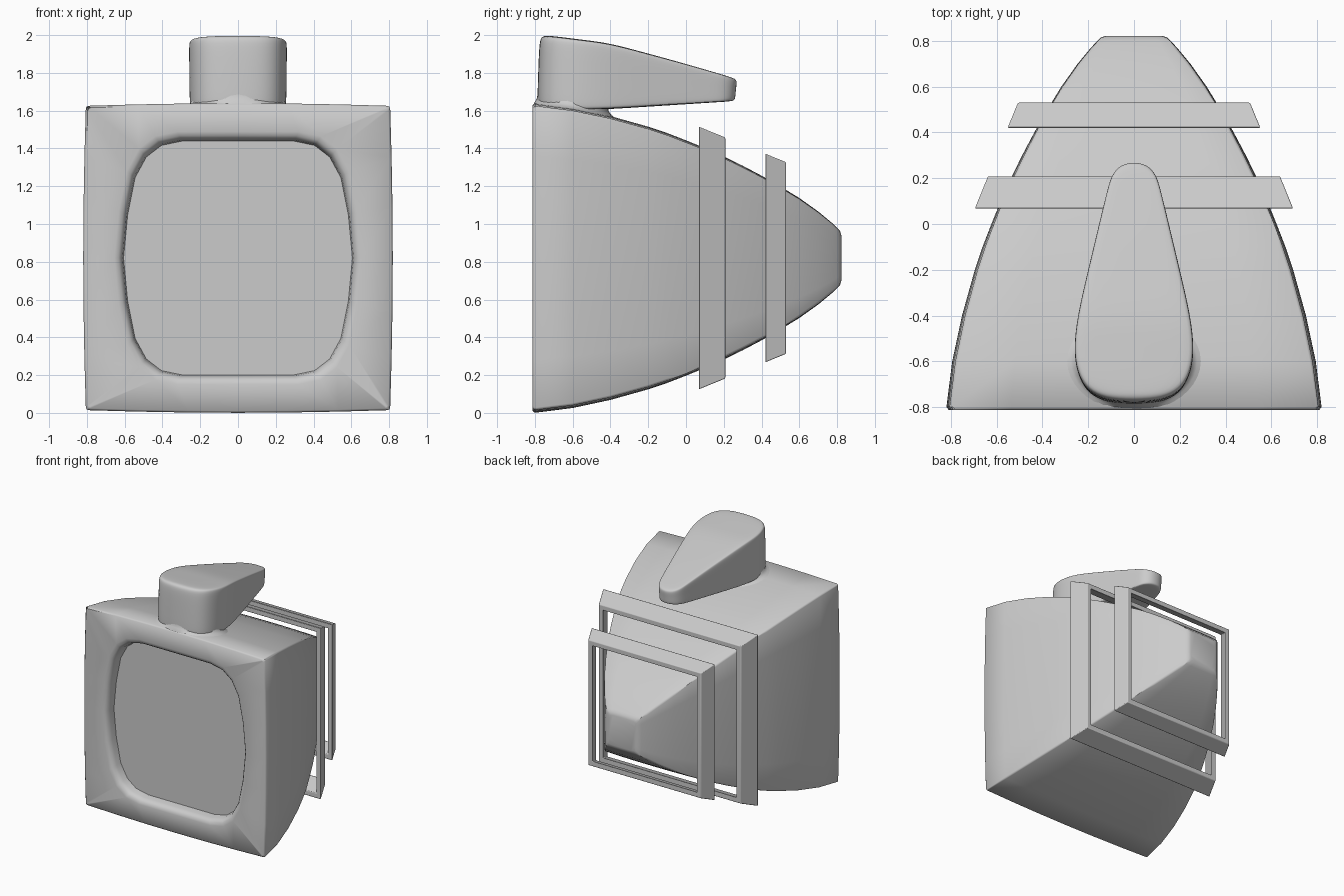
import bpy, bmesh, math

if "Cube" in bpy.data.objects:
    bpy.data.objects.remove(bpy.data.objects["Cube"])

CZ = 0.82  # height of the body axis


def interp(table, v):
    for (a, fa), (b, fb) in zip(table, table[1:]):
        if v <= b:
            return fa + (fb - fa) * (v - a) / (b - a)
    return table[-1][1]


def add_loop(bm, pts):
    return [bm.verts.new(p) for p in pts]


def bridge(bm, a, b):
    n = len(a)
    return [bm.faces.new((a[i], a[(i + 1) % n], b[(i + 1) % n], b[i])) for i in range(n)]


def finish(bm, name, angle=35, subsurf=0):
    bmesh.ops.recalc_face_normals(bm, faces=bm.faces)
    me = bpy.data.meshes.new(name)
    bm.to_mesh(me)
    bm.free()
    ob = bpy.data.objects.new(name, me)
    bpy.context.collection.objects.link(ob)
    bpy.context.view_layer.objects.active = ob
    ob.select_set(True)
    if subsurf:
        mod = ob.modifiers.new("smooth", "SUBSURF")
        mod.levels = mod.render_levels = subsurf
    bpy.ops.object.shade_smooth_by_angle(angle=math.radians(angle))
    ob.select_set(False)
    return ob


# Body: slightly bulged square sections tapering to the back
PROFILE = [(-.812, .795), (-.80, .805), (-.6, .780), (-.4, .738), (-.2, .683), (-.1, .65),
           (0, .612), (.1, .572), (.2, .528), (.3, .48), (.4, .428), (.5, .372), (.6, .312),
           (.7, .242), (.77, .185), (.80, .157), (.815, .142), (.822, .12)]
STEPS = [-1, -.667, -.333, 0, .333, .667]  # points along one side


def section(y, h):
    side = [(h * t, h * (1 + .018 * (1 - t * t))) for t in STEPS]
    pts = []
    for _ in range(4):
        pts += side
        side = [(b, -a) for a, b in side]
    return [(a, y, CZ + b) for a, b in pts]


# Screen opening: one quadrant mirrored into a closed outline, starting top left
quad = [(0, .625), (.3, .625), (.41, .602), (.49, .54), (.55, .43), (.59, .23), (.612, 0)]
right = quad + [(x, -z) for x, z in quad[-2::-1]]
outline = right + [(-x, z) for x, z in right[-2:0:-1]]
outline = outline[-3:] + outline[:-3]

bm = bmesh.new()
rings = [add_loop(bm, section(y, h)) for y, h in PROFILE]
for a, b in zip(rings, rings[1:]):
    bridge(bm, a, b)
bm.faces.new(rings[-1])
prev = rings[0]
for y, s in [(-.812, 1.07), (-.806, 1.035), (-.79, 1.012), (-.77, 1.0), (-.725, .99)]:
    cur = add_loop(bm, [(x * s, y, CZ + z * s) for x, z in outline])
    bridge(bm, prev, cur)
    prev = cur
bm.faces.new(prev)
corner_edges = [bm.edges.get((a[i], b[i])) for a, b in zip(rings, rings[1:]) for i in (0, 6, 12, 18)]
bmesh.ops.bevel(bm, geom=corner_edges, offset=.012, segments=2, profile=.5, affect='EDGES')
finish(bm, "body", 50)

# Teardrop handle on top
half = [(.08, -.795), (.17, -.77), (.225, -.72), (.255, -.64), (.263, -.55), (.25, -.42),
        (.21, -.24), (.158, -.02), (.115, .16), (.095, .225), (.045, .272)]
tear = half + [(-x, y) for x, y in reversed(half)]
TOP = [(-.80, 2.0), (-.7, 1.995), (-.4, 1.957), (0, 1.848), (.28, 1.765)]
BOTTOM = [(-.80, 1.60), (-.45, 1.605), (.28, 1.652)]


def shrink(s, d=0):
    return [(x * s, -.35 + (y + .35) * s + d * max(0, min(1, -y - .1))) for x, y in tear]


def cap(bm, loop):
    n = len(loop)
    for i in range(n // 2 - 1):
        bm.faces.new((loop[i], loop[i + 1], loop[n - 2 - i], loop[n - 1 - i]))


bm = bmesh.new()
loops = []
for s, f, d in [(.92, 0, 0), (.975, .02, 0), (.985, .12, 0), (.99, .5, .01),
                (1.0, .9, .025), (.985, .98, .03), (.93, 1, .03)]:
    pts = []
    for x, y in shrink(s, d):
        lo, hi = interp(BOTTOM, y), interp(TOP, y)
        pts.append((x, y, lo + (hi - lo) * f))
    loops.append(add_loop(bm, pts))
for a, b in zip(loops, loops[1:]):
    bridge(bm, a, b)
cap(bm, loops[0])
cap(bm, loops[-1])
finish(bm, "handle", 60, 2)

# Neck blending the handle into the body
bm = bmesh.new()
loops = []
for s, lift in [(.93, .09), (.95, .05), (.98, .022), (1.06, .006), (1.2, -.008)]:
    pts = []
    for i in range(40):
        a = 2 * math.pi * i / 40
        x, y = .26 * s * math.cos(a), -.60 + .195 * s * math.sin(a)
        y = max(y, -.805)
        surface = CZ + interp(PROFILE, y) * (1 + .018 * (1 - (x / .8) ** 2))
        pts.append((x, y, surface + lift))
    loops.append(add_loop(bm, pts))
for a, b in zip(loops, loops[1:]):
    bridge(bm, a, b)
bm.faces.new(loops[0])
finish(bm, "handle_neck", 60)


# Two flared square frames floating around the back
def frame(name, y0, h0, y1, h1, wall=.04):
    bm = bmesh.new()
    loops = [add_loop(bm, [(sx * h, y, CZ + sz * h) for sx, sz in
                           ((-1, -1), (1, -1), (1, 1), (-1, 1))])
             for y, h in ((y0, h0), (y1, h1), (y1, h1 - wall), (y0, h0 - wall))]
    for i in range(4):
        bridge(bm, loops[i], loops[(i + 1) % 4])
    ob = finish(bm, name, 30)
    mod = ob.modifiers.new("edge", "BEVEL")
    mod.width, mod.segments = .005, 2


frame("front_frame", .068, .695, .208, .638)
frame("rear_frame", .42, .552, .53, .507)
